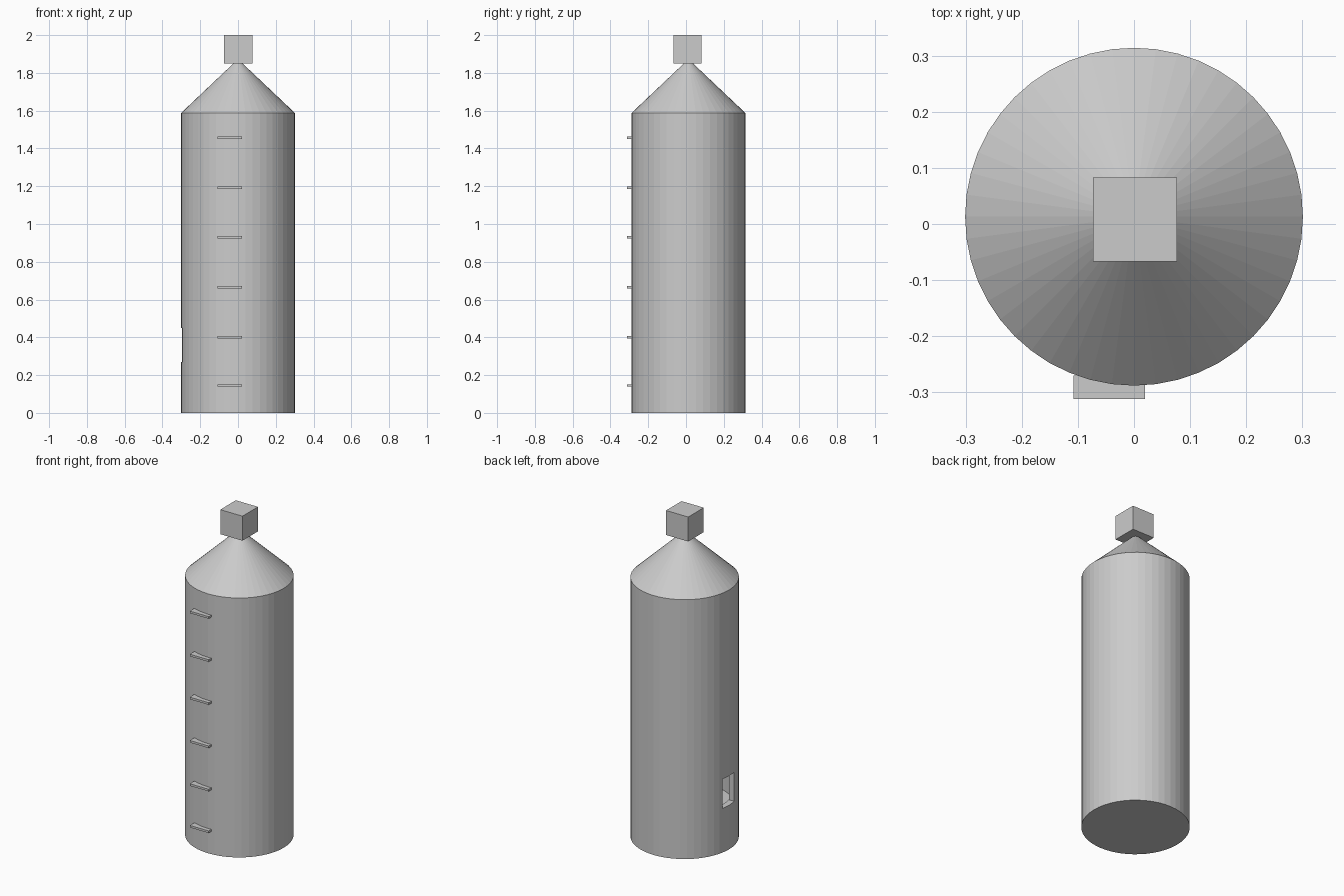
import bpy

if "Cube" in bpy.data.objects:
    bpy.data.objects.remove(bpy.data.objects["Cube"])

grey = bpy.data.materials.new("plain grey")
grey.diffuse_color = (0.6, 0.6, 0.6, 1)
grey.use_nodes = True
grey.node_tree.nodes["Principled BSDF"].inputs["Base Color"].default_value = grey.diffuse_color
CY = 0.013  # body axis offset in y


def finish(name):
    ob = bpy.context.object
    ob.name = name
    ob.data.materials.append(grey)
    return ob


def box(name, lo, hi):
    bpy.ops.mesh.primitive_cube_add(size=1, location=[(a + b) / 2 for a, b in zip(lo, hi)])
    ob = finish(name)
    ob.scale = [b - a for a, b in zip(lo, hi)]
    bpy.ops.object.transform_apply(location=False, rotation=False, scale=True)
    return ob


def cylinder(name, radius, z0, z1):
    bpy.ops.mesh.primitive_cylinder_add(vertices=48, radius=radius, depth=z1 - z0,
                                        location=(0, CY, (z0 + z1) / 2))
    return finish(name)


# Tower body, hollow, with a small window on the left side
body = cylinder("tower_body", 0.301, 0, 1.588)
hollow = cylinder("hollow_cutter", 0.265, 0.21, 1.55)
window = box("window_cutter", (-0.4, CY - 0.058, 0.27), (-0.2, CY + 0.054, 0.45))
for cutter in (hollow, window):
    mod = body.modifiers.new(cutter.name, 'BOOLEAN')
    mod.operation = 'DIFFERENCE'
    mod.solver = 'EXACT'
    mod.object = cutter
    bpy.context.view_layer.objects.active = body
    bpy.ops.object.modifier_apply(modifier=mod.name)
    bpy.data.objects.remove(cutter)

# Conical roof
bpy.ops.mesh.primitive_cone_add(vertices=48, radius1=0.301, radius2=0, depth=0.285,
                                location=(0, CY, 1.588 + 0.1425))
finish("cone_roof")

# Cube on the roof tip
box("top_cube", (-0.073, -0.067, 1.85), (0.077, 0.083, 2.0))

# Ladder rungs on the front
for i, z in enumerate((0.145, 0.40, 0.665, 0.93, 1.193, 1.457)):
    box(f"rung_{i + 1}", (-0.108, -0.312, z - 0.0065), (0.02, -0.27, z + 0.0065))
